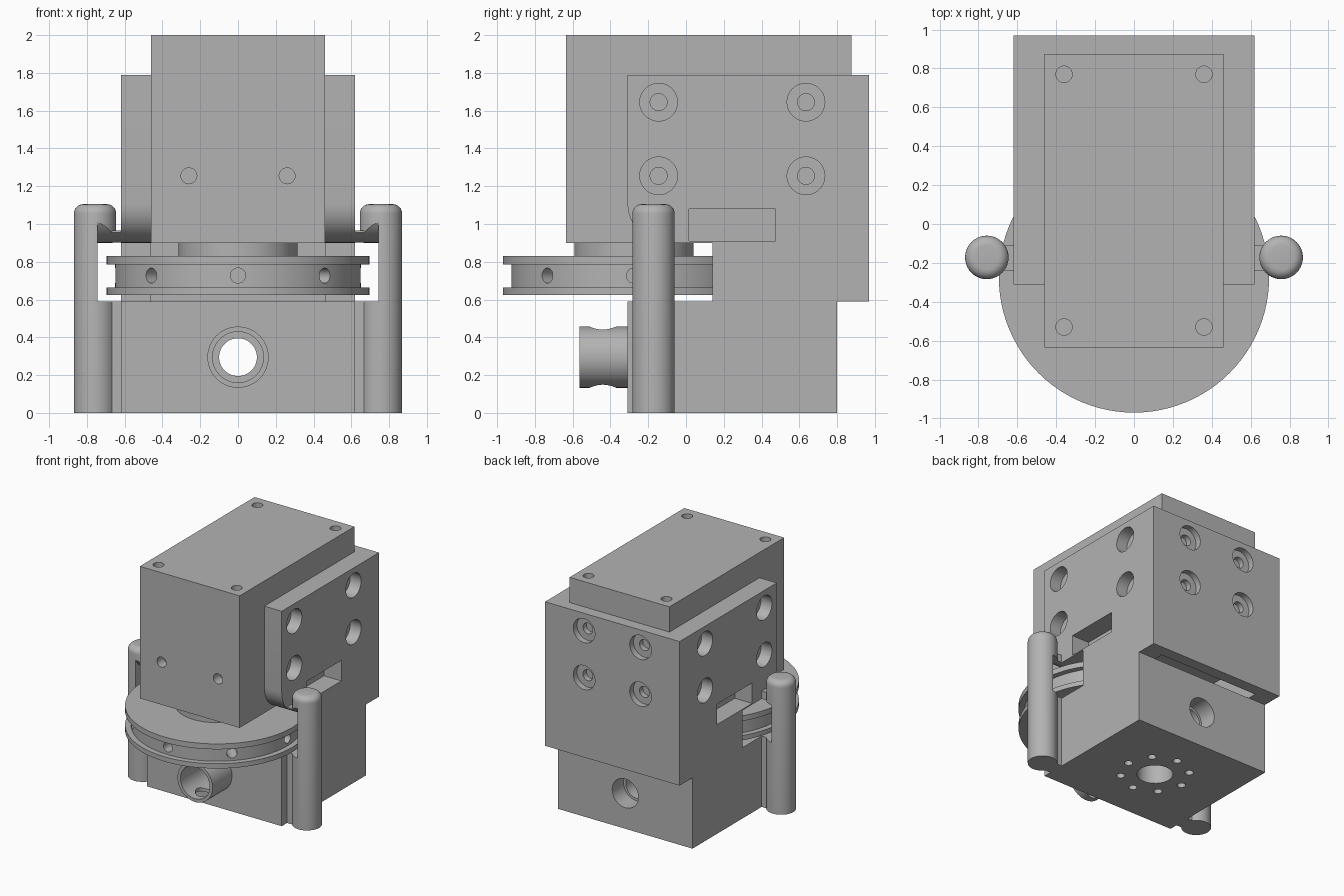
import bpy, bmesh
from math import pi, cos, sin, radians
from mathutils import Matrix, Vector

if "Cube" in bpy.data.objects:
    bpy.data.objects.remove(bpy.data.objects["Cube"], do_unlink=True)

grey = bpy.data.materials.new("plain grey")
grey.use_nodes = True
grey.diffuse_color = (0.45, 0.45, 0.45, 1)
grey.node_tree.nodes["Principled BSDF"].inputs["Base Color"].default_value = grey.diffuse_color


def make(name, bm):
    bmesh.ops.recalc_face_normals(bm, faces=bm.faces)
    mesh = bpy.data.meshes.new(name)
    bm.to_mesh(mesh)
    bm.free()
    mesh.materials.append(grey)
    ob = bpy.data.objects.new(name, mesh)
    bpy.context.collection.objects.link(ob)
    return ob


def box(name, x, y, z):
    bm = bmesh.new()
    bmesh.ops.create_cube(bm, size=1)
    for v in bm.verts:
        v.co = [r[0] + (c + 0.5) * (r[1] - r[0]) for r, c in zip((x, y, z), v.co)]
    return make(name, bm)


def prism(name, profile, half_width):
    """Extrude a (y, z) outline across x."""
    bm = bmesh.new()
    face = bm.faces.new([bm.verts.new((-half_width, y, z)) for y, z in profile])
    out = bmesh.ops.extrude_face_region(bm, geom=[face])["geom"]
    bmesh.ops.translate(bm, vec=(2 * half_width, 0, 0),
                        verts=[g for g in out if isinstance(g, bmesh.types.BMVert)])
    return make(name, bm)


def rods(name, items, segments=32):
    """Cylinders given as (start, end, radius)."""
    bm = bmesh.new()
    for a, b, r in items:
        a, b = Vector(a), Vector(b)
        turn = (b - a).to_track_quat('Z', 'Y').to_matrix().to_4x4()
        bmesh.ops.create_cone(bm, cap_ends=True, segments=segments, radius1=r, radius2=r,
                              depth=(b - a).length,
                              matrix=Matrix.Translation((a + b) / 2) @ turn)
    return make(name, bm)


def lathe(name, profile, x, y, steps=64):
    """Spin an (r, z) outline that starts and ends on the axis."""
    bm = bmesh.new()
    verts = [bm.verts.new((r, 0, z)) for r, z in profile]
    edges = [bm.edges.new(p) for p in zip(verts, verts[1:])]
    bmesh.ops.spin(bm, geom=verts + edges, axis=(0, 0, 1), cent=(0, 0, 0),
                   angle=2 * pi, steps=steps)
    bmesh.ops.remove_doubles(bm, verts=bm.verts, dist=1e-4)
    bmesh.ops.translate(bm, vec=(x, y, 0), verts=bm.verts)
    return make(name, bm)


def combine(ob, tool, operation='DIFFERENCE'):
    mod = ob.modifiers.new("combine", 'BOOLEAN')
    mod.operation, mod.solver, mod.object = operation, 'EXACT', tool
    bpy.context.view_layer.update()
    mesh = bpy.data.meshes.new_from_object(
        ob.evaluated_get(bpy.context.evaluated_depsgraph_get()))
    ob.modifiers.clear()
    ob.data = mesh
    bpy.data.objects.remove(tool, do_unlink=True)


# Housing with rear overhang
housing = prism("housing", [(-0.31, 0), (0.8, 0), (0.8, 0.59), (0.97, 0.59),
                            (0.97, 1.79), (-0.31, 1.79)], 0.62)

# Side columns and the webs joining them to the housing
COL_X, COL_Y, COL_R, TOP, ROUND = 0.757, -0.172, 0.112, 1.105, 0.05
dome = [(COL_R - ROUND + ROUND * cos(t * pi / 12), TOP - ROUND + ROUND * sin(t * pi / 12))
        for t in range(7)]
for s in (-1, 1):
    combine(housing, box("web", sorted((s * 0.6, s * COL_X)), (-0.24, -0.11), (0, 0.965)), 'UNION')
    combine(housing, lathe("column", [(0, 0), (COL_R, 0)] + dome + [(0, TOP)],
                           s * COL_X, COL_Y, 40), 'UNION')

# Wheel slot with rounded upper lip, then the pocket for the motor block
R = 0.21
lip = [(-0.31 + R + R * cos(radians(a)), 0.9 + R + R * sin(radians(a)))
       for a in range(-90, -181, -9)]
combine(housing, prism("slot", [(-1.2, 0.59), (0.14, 0.59), (0.14, 0.9)] + lip
                       + [(-1.2, 0.9 + R)], 0.745))
combine(housing, box("pocket", (-0.46, 0.46), (-1.2, 0.875), (0.589, 2.2)))

# Side windows and counterbored screw holes
combine(housing, box("windows", (-0.9, 0.9), (0.015, 0.475), (0.91, 1.08)))
heights = (1.255, 1.645)
side = [(s, y, z) for s in (-1, 1) for y in (-0.145, 0.635) for z in heights]
back = [(x, z) for x in (-0.26, 0.26) for z in heights]
combine(housing, rods("bores", [((s * 0.52, y, z), (s * 0.7, y, z), 0.1) for s, y, z in side]
                      + [((x, 0.92, z), (x, 1.1, z), 0.1) for x, z in back]))
combine(housing, rods("screw_holes", [((s * 0.4, y, z), (s * 0.6, y, z), 0.045) for s, y, z in side]
                      + [((x, 0.8, z), (x, 0.95, z), 0.045) for x, z in back]))

# Front spout, through bore and its cross holes
PZ = 0.295
combine(housing, rods("spout", [((0, -0.565, PZ), (0, -0.2, PZ), 0.162)], 48), 'UNION')
combine(housing, rods("through_bore", [((0, -0.8, PZ), (0, 1, PZ), 0.1)], 48))
combine(housing, rods("front_bore", [((0, -0.8, PZ), (0, -0.2, PZ), 0.135)], 48))
combine(housing, rods("rear_bore", [((0, 0.65, PZ), (0, 1, PZ), 0.12)], 48))
combine(housing, rods("cross_holes", [((0, -0.44, 0.05), (0, -0.44, 0.55), 0.07)]))

# Underside: centre hole and ring of eight
ring = [(0.26 * cos(i * pi / 4), 0.245 + 0.26 * sin(i * pi / 4)) for i in range(8)]
combine(housing, rods("base_holes", [((0, 0.245, -0.1), (0, 0.245, 0.18), 0.136)]
                      + [((x, y, -0.1), (x, y, 0.12), 0.032) for x, y in ring]))

# Motor block with tapped holes
motor = box("motor_block", (-0.46, 0.46), (-0.635, 0.875), (0.9, 2))
combine(motor, rods("taps", [((x, y, 1.9), (x, y, 2.1), 0.042)
                             for x in (-0.36, 0.36) for y in (-0.53, 0.77)]
                    + [((x, -0.55, 1.255), (x, -0.75, 1.255), 0.042) for x in (-0.26, 0.26)]))

# Grooved wheel with hub and radial holes
WY = -0.275
wheel = lathe("wheel", [(0, 0.625), (0.695, 0.625), (0.695, 0.665), (0.65, 0.665), (0.65, 0.785),
                        (0.695, 0.785), (0.695, 0.83), (0.315, 0.83), (0.315, 0.9), (0, 0.9)],
              0, WY, 96)
spokes = [(cos(i * pi / 4), sin(i * pi / 4)) for i in range(8)]
combine(wheel, rods("wheel_holes", [((c * 0.5, WY + s * 0.5, 0.727), (c * 0.8, WY + s * 0.8, 0.727), 0.04)
                                    for c, s in spokes]))

# Smooth curved surfaces, keep edges sharp
for ob in (housing, motor, wheel):
    bpy.ops.object.select_all(action='DESELECT')
    ob.select_set(True)
    bpy.context.view_layer.objects.active = ob
    bpy.ops.object.shade_smooth_by_angle(angle=radians(30))
